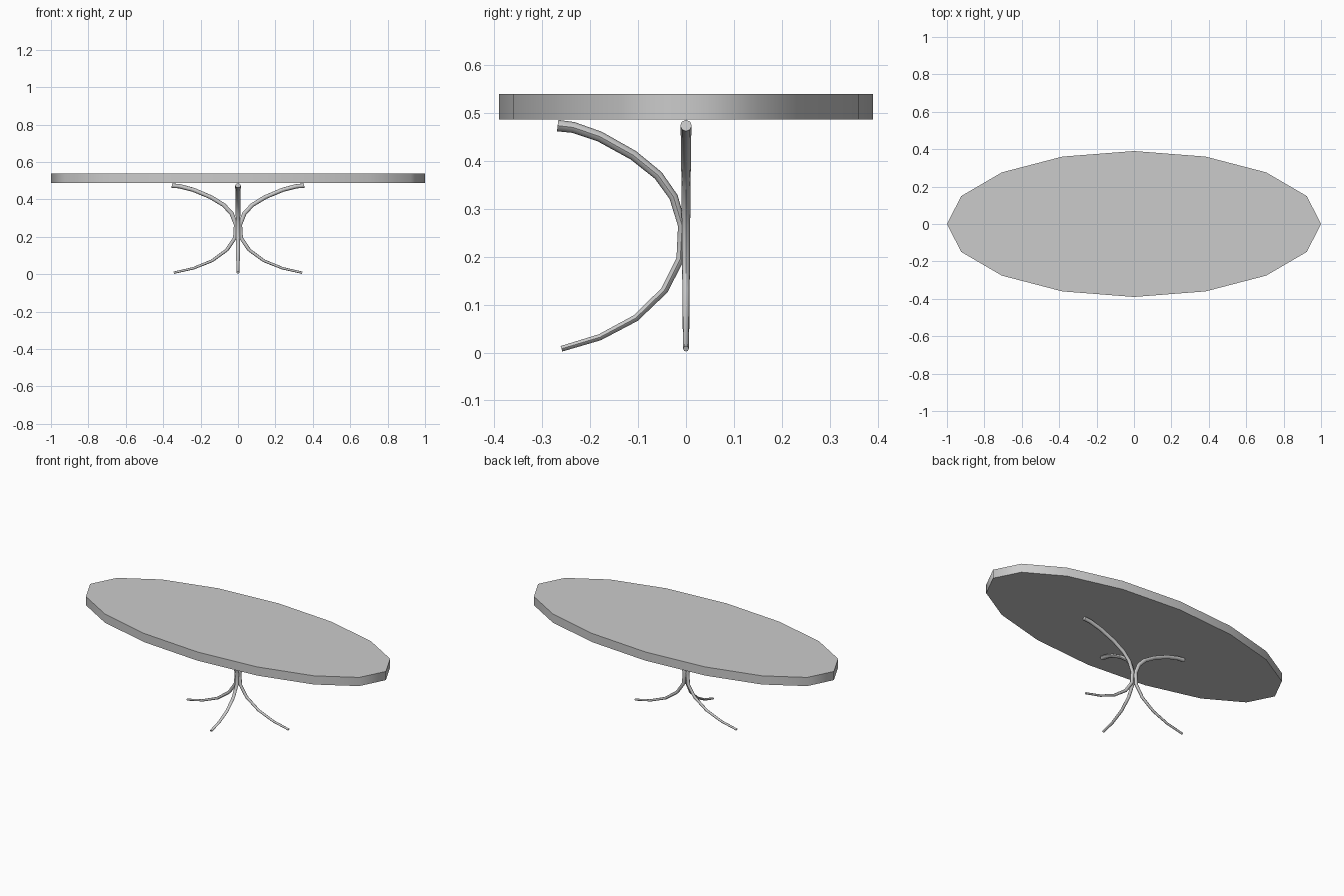
import bpy
import math

cube = bpy.data.objects.get("Cube")
if cube:
    bpy.data.objects.remove(cube, do_unlink=True)

# One grey finish for the whole table
grey = bpy.data.materials.new("grey")
grey.use_nodes = True
colour = (0.6, 0.6, 0.6, 1)
grey.diffuse_color = colour
grey.node_tree.nodes["Principled BSDF"].inputs["Base Color"].default_value = colour


def finish(obj, angle):
    bpy.ops.object.select_all(action='DESELECT')
    obj.select_set(True)
    bpy.context.view_layer.objects.active = obj
    if obj.type == 'CURVE':
        bpy.ops.object.convert(target='MESH')
    bpy.ops.object.transform_apply(location=False, rotation=True, scale=True)
    bpy.ops.object.shade_smooth_by_angle(angle=math.radians(angle))


# Oval top: a squashed sixteen-sided disc with one corner on each axis
bpy.ops.mesh.primitive_cylinder_add(vertices=16, radius=1, depth=0.053,
                                    location=(0, 0, 0.513))
top = bpy.context.object
top.name = "table_top"
top.scale = (1, 0.39, 1)
top.data.materials.append(grey)
finish(top, 65)

# Bowed leg: outward distance, height
LEG_PATH = [(0.268, 0.474), (0.235, 0.47), (0.18, 0.451), (0.11, 0.412), (0.058, 0.37),
            (0.026, 0.325), (0.008, 0.265), (0.012, 0.195), (0.045, 0.13),
            (0.105, 0.072), (0.18, 0.032), (0.26, 0.008)]


def leg(name, angle):
    curve = bpy.data.curves.new(name, 'CURVE')
    curve.dimensions = '3D'
    curve.bevel_depth = 0.012
    curve.bevel_resolution = 2
    curve.use_fill_caps = True
    spline = curve.splines.new('POLY')
    spline.points.add(len(LEG_PATH) - 1)
    for i, (point, (out, z)) in enumerate(zip(spline.points, LEG_PATH)):
        point.co = (out * math.cos(angle), out * math.sin(angle), z, 1)
        point.radius = 1 - 0.5 * i / (len(LEG_PATH) - 1)
    obj = bpy.data.objects.new(name, curve)
    bpy.context.collection.objects.link(obj)
    curve.materials.append(grey)
    obj.scale.x = 1.32  # the base is stretched sideways like the top
    finish(obj, 50)


# Three legs meeting back to back; the back is left open
for name, angle in (("left_leg", 0), ("right_leg", math.pi), ("front_leg", -math.pi / 2)):
    leg(name, angle)
